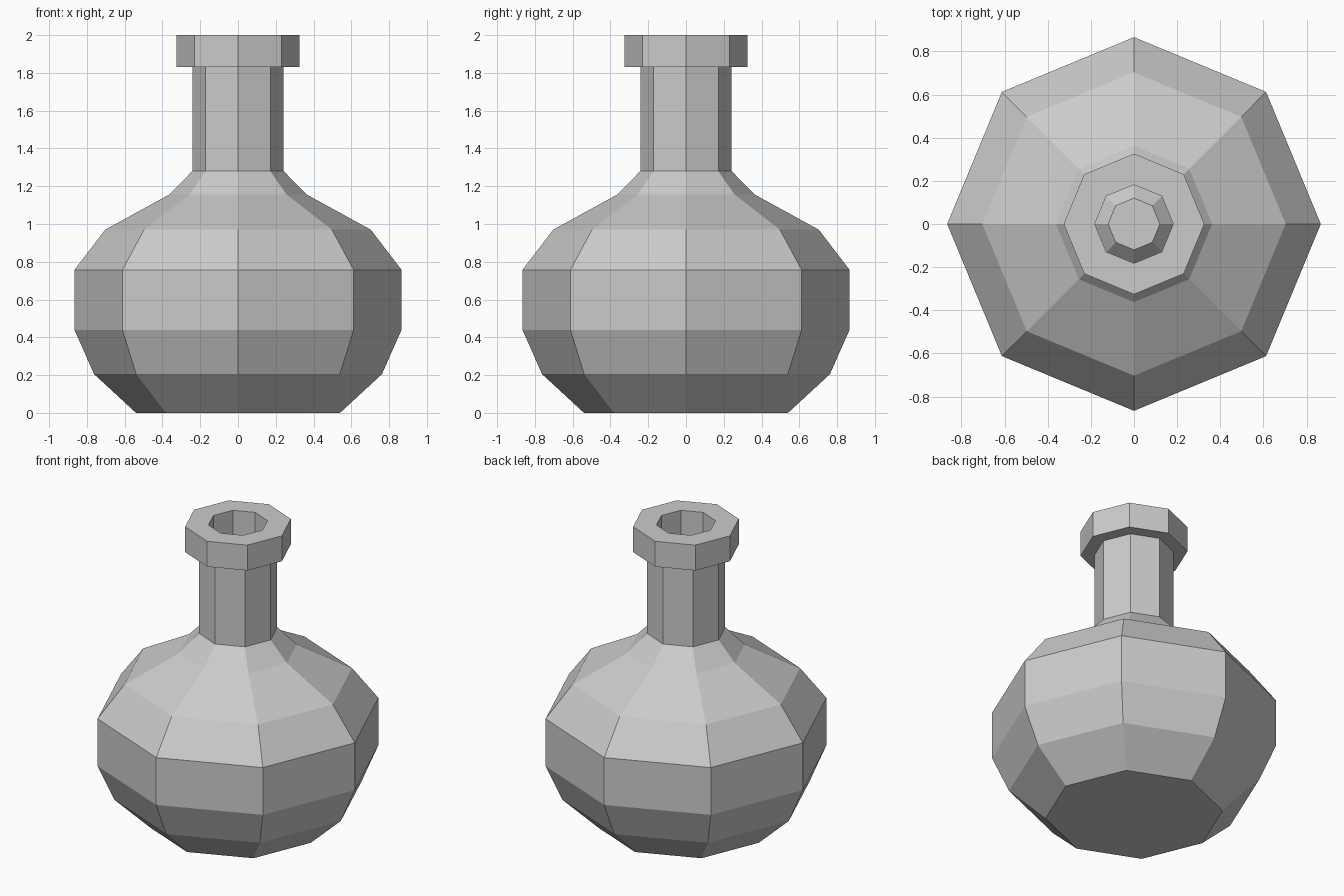
import bpy, bmesh
from math import cos, sin, tau

if "Cube" in bpy.data.objects:
    bpy.data.objects.remove(bpy.data.objects["Cube"])

SIDES = 8


def lathe(name, profile, closed_loop=False):
    """Spin (radius, z) points around z; cap the ends or join them into a tube."""
    bm = bmesh.new()
    rings = [[bm.verts.new((r * cos(tau * i / SIDES), r * sin(tau * i / SIDES), z))
              for i in range(SIDES)] for r, z in profile]
    pairs = list(zip(rings, rings[1:]))
    if closed_loop:
        pairs.append((rings[-1], rings[0]))
    else:
        bm.faces.new(rings[0][::-1])
        bm.faces.new(rings[-1])
    for a, b in pairs:
        for i in range(SIDES):
            j = (i + 1) % SIDES
            bm.faces.new((a[i], a[j], b[j], b[i]))
    bmesh.ops.recalc_face_normals(bm, faces=bm.faces[:])
    mesh = bpy.data.meshes.new(name)
    bm.to_mesh(mesh)
    bm.free()
    obj = bpy.data.objects.new(name, mesh)
    bpy.context.collection.objects.link(obj)
    return obj


# Round flask body, its shoulder closing to a small cap inside the neck
lathe("flask_body", [(0.54, 0), (0.762, 0.205), (0.866, 0.44), (0.866, 0.757),
                     (0.703, 0.97), (0.362, 1.157), (0.12, 1.405)])

# Hollow neck with a thick lip
lathe("flask_neck", [(0.242, 1.26), (0.242, 1.83), (0.326, 1.83), (0.326, 2.0),
                     (0.182, 2.0), (0.182, 1.26)], closed_loop=True)
